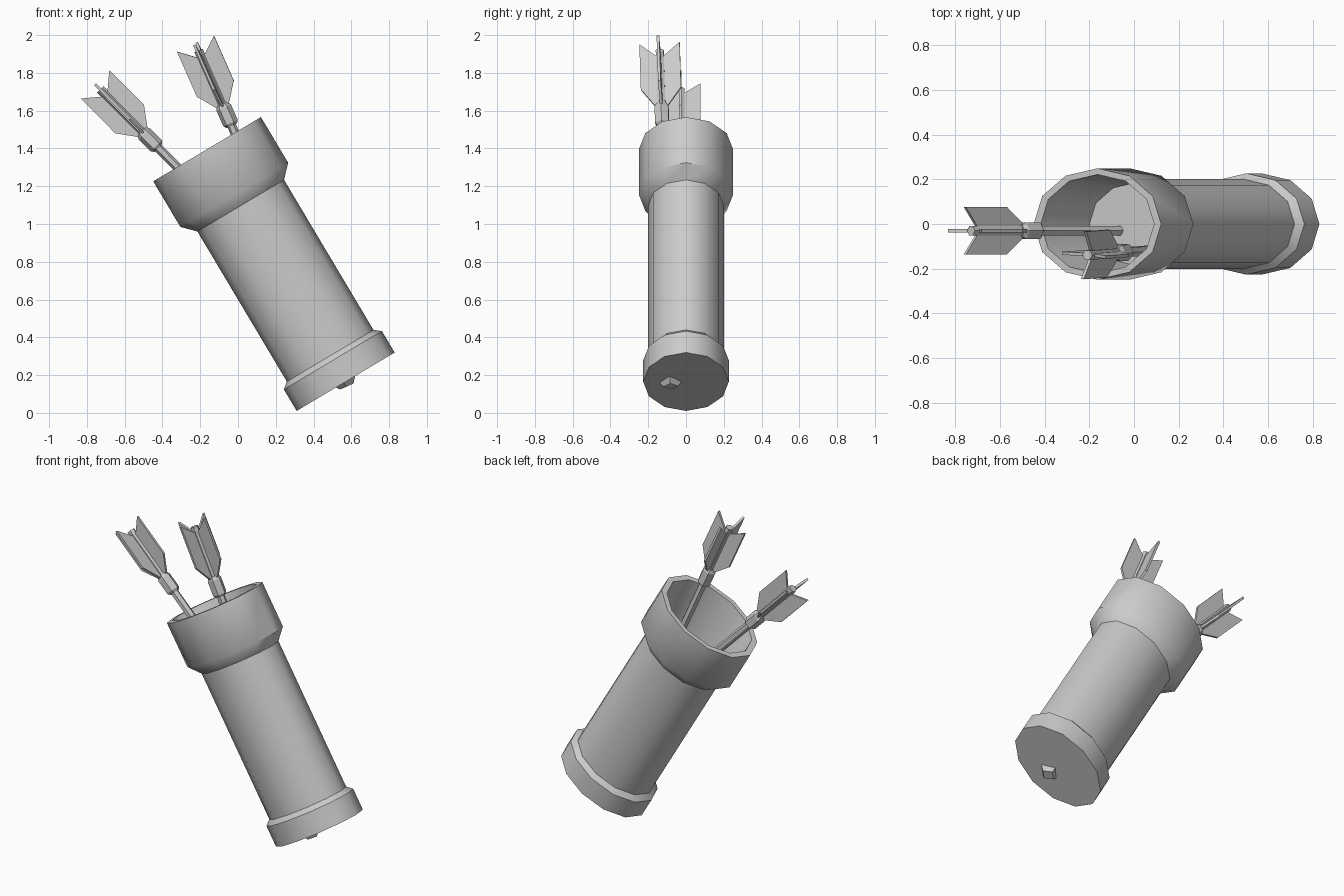
import bpy
import bmesh
from math import cos, sin, pi, radians
from mathutils import Matrix, Vector

cube = bpy.data.objects.get("Cube")
if cube:
    bpy.data.objects.remove(cube, do_unlink=True)


def frame(origin, direction, twist=0.0):
    """Local z runs along direction, local x stays in the front plane."""
    z = Vector(direction).normalized()
    y = z.cross(Vector((1, 0, 0)) if z.z > 0 else Vector((-1, 0, 0))).normalized()
    x = y.cross(z)
    m = Matrix((x, y, z)).transposed().to_4x4()
    return Matrix.Translation(origin) @ m @ Matrix.Rotation(twist, 4, 'Z')


def make_object(name, bm, matrix, smooth=True):
    bmesh.ops.recalc_face_normals(bm, faces=bm.faces)
    mesh = bpy.data.meshes.new(name)
    bm.to_mesh(mesh)
    bm.free()
    obj = bpy.data.objects.new(name, mesh)
    bpy.context.collection.objects.link(obj)
    obj.matrix_world = matrix
    if smooth:
        bpy.ops.object.select_all(action='DESELECT')
        obj.select_set(True)
        bpy.context.view_layer.objects.active = obj
        bpy.ops.object.shade_smooth_by_angle(angle=radians(41))
    return obj


def lathe(name, profile, sides, matrix, squash=1.0, smooth=True):
    """Spin (radius, height) points into a closed solid, capped at both ends."""
    bm = bmesh.new()
    rings = []
    for r, h in profile:
        rings.append([bm.verts.new((r * cos(2 * pi * i / sides),
                                    r * squash * sin(2 * pi * i / sides), h))
                      for i in range(sides)])
    for a, b in zip(rings, rings[1:]):
        for i in range(sides):
            j = (i + 1) % sides
            bm.faces.new((a[i], a[j], b[j], b[i]))
    bm.faces.new(rings[0][::-1])
    bm.faces.new(rings[-1])
    return make_object(name, bm, matrix, smooth)


# Leaning oval case
case = frame((0.57, 0, 0.165), (-0.512, 0, 0.859))
OVAL = 0.75
lathe("base_cap", [(0.302, 0), (0.302, 0.132), (0.268, 0.16)], 12, case, OVAL)
lathe("tube", [(0.267, 0.02), (0.267, 1.12)], 12, case, OVAL)
lathe("rim_collar", [(0.267, 1.085), (0.332, 1.152), (0.332, 1.433),
                     (0.295, 1.433), (0.25, 1.1), (0.24, 0.96)],
      12, case, OVAL)

# Remove the tube's lid so the cavity stays open
tube = bpy.data.objects["tube"]
bm = bmesh.new()
bm.from_mesh(tube.data)
lid = [f for f in bm.faces if f.normal.z > 0.9]
bmesh.ops.delete(bm, geom=lid, context='FACES_ONLY')
bm.to_mesh(tube.data)
bm.free()


def fins(name, matrix):
    """Four flat vanes crossed around the shaft."""
    outline = [(0.0, 0.09), (0.107, 0.0), (0.107, 0.26), (0.02, 0.38), (0.0, 0.38)]
    half = 0.007
    bm = bmesh.new()
    for k in range(4):
        turn = Matrix.Rotation(k * pi / 2, 3, 'Z')
        face = bm.faces.new([bm.verts.new(turn @ Vector((x, -half, z)))
                             for x, z in outline])
        out = bmesh.ops.extrude_face_region(bm, geom=[face])
        moved = [g for g in out["geom"] if isinstance(g, bmesh.types.BMVert)]
        bmesh.ops.translate(bm, verts=moved, vec=turn @ Vector((0, 2 * half, 0)))
    make_object(name, bm, matrix, smooth=False)


def dart(prefix, tail, direction, length, twist=0.0):
    m = frame(tail, direction, twist)
    lathe(prefix + "_shaft", [(0.024, 0.04), (0.024, length - 0.1)], 6, m, smooth=False)
    lathe(prefix + "_ferrule", [(0.03, 0.35), (0.042, 0.37), (0.042, 0.46), (0.03, 0.475)],
          6, m, smooth=False)
    lathe(prefix + "_head", [(0.025, length - 0.2), (0.085, length - 0.06), (0.04, length)],
          4, m, smooth=False)
    fins(prefix + "_fins", m)


# Two darts standing in the case
dart("outer_dart", (-0.757, -0.03, 1.74), (0.437, 0, -0.44), 1.96)
tail = Vector((-0.225, -0.14, 1.955))
tip = Vector((0.575, -0.08, 0.14))
dart("inner_dart", tail, tip - tail, (tip - tail).length, radians(4))
